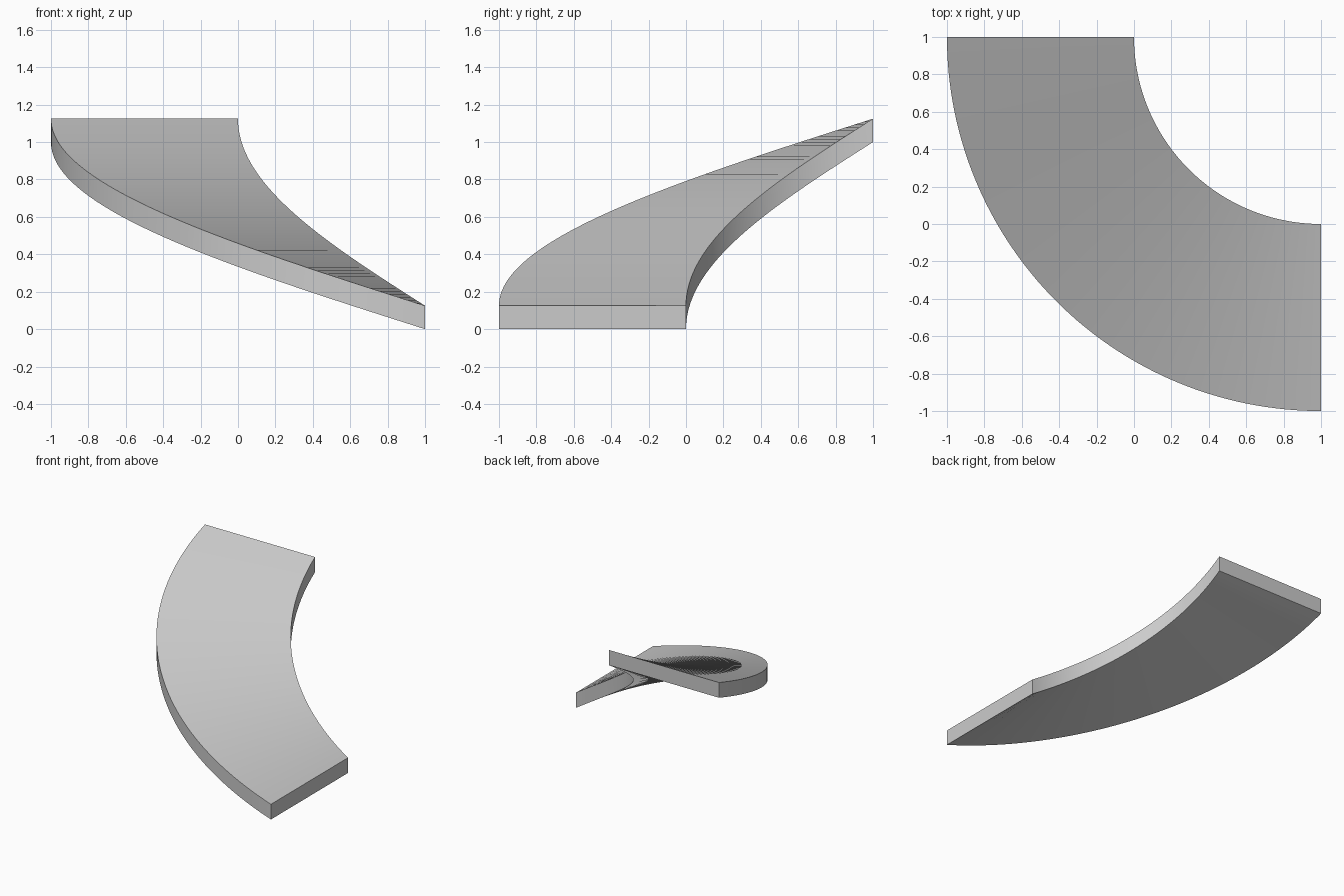
import bpy, bmesh
from math import pi, cos, sin, radians

cube = bpy.data.objects.get("Cube")
if cube:
    bpy.data.objects.remove(cube)

INNER, OUTER = 1.0, 2.0
THICK, RISE = 0.125, 1.0
STEPS = 64

# Plain grey surface
grey = bpy.data.materials.new("light_grey")
grey.use_nodes = True
colour = (0.6, 0.6, 0.6, 1)
grey.diffuse_color = colour
grey.node_tree.nodes["Principled BSDF"].inputs["Base Color"].default_value = colour

# Rectangular section swept a quarter turn about the corner (1, 1), descending evenly
bm = bmesh.new()
section = [(INNER, 0), (OUTER, 0), (OUTER, THICK), (INNER, THICK)]
rings = []
for i in range(STEPS + 1):
    t = i / STEPS
    a = pi + t * pi / 2
    rings.append([bm.verts.new((1 + r * cos(a), 1 + r * sin(a), RISE * (1 - t) + h))
                  for r, h in section])
for a, b in zip(rings, rings[1:]):
    for k in range(4):
        n = (k + 1) % 4
        bm.faces.new((a[k], a[n], b[n], b[k]))

# End caps
bm.faces.new(rings[0])
bm.faces.new(rings[-1])
bmesh.ops.recalc_face_normals(bm, faces=bm.faces)

mesh = bpy.data.meshes.new("curved_ramp")
bm.to_mesh(mesh)
bm.free()
mesh.materials.append(grey)
ramp = bpy.data.objects.new("curved_ramp", mesh)
bpy.context.collection.objects.link(ramp)

# Smooth along the curve, sharp at the edges
bpy.context.view_layer.objects.active = ramp
ramp.select_set(True)
bpy.ops.object.shade_smooth_by_angle(angle=radians(30))
